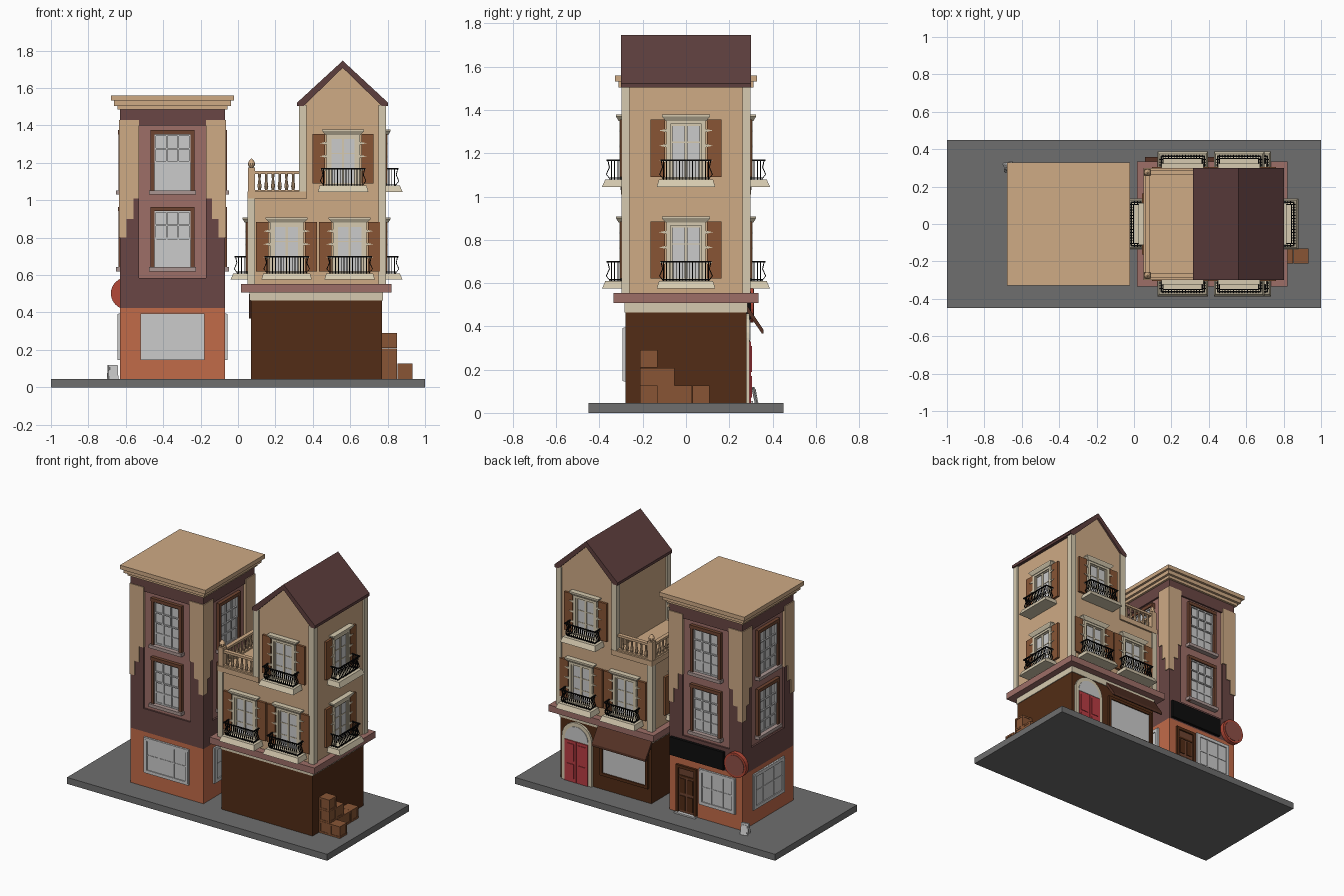
import bpy, bmesh
from math import sin, cos, pi, radians
from mathutils import Matrix, Vector

if "Cube" in bpy.data.objects:
    bpy.data.objects.remove(bpy.data.objects["Cube"])

MATS = {}
TAN, CREAM, DARK, PINK = 'CDA984', 'D5C9AE', '694846', '9C6E67'
ORANGE, BROWN, WOOD, FRAME = 'C06A4A', '53301C', '875638', '6E4634'
BLACK, RED, GREY = '151515', 'B83F45', None


def material(h):
    if h not in MATS:
        m = bpy.data.materials.new('paint_' + h)
        rgb = [(int(h[i:i + 2], 16) / 255) ** 2.2 for i in (0, 2, 4)]
        m.diffuse_color = (*rgb, 1)
        m.use_nodes = True
        m.node_tree.nodes["Principled BSDF"].inputs["Base Color"].default_value = m.diffuse_color
        MATS[h] = m
    return MATS[h]


# ---- shape helpers: each returns (verts, faces) ----
def loft(rings):
    n = len(rings[0])
    faces = [tuple(range(n)), tuple((len(rings) - 1) * n + i for i in range(n))]
    for k in range(len(rings) - 1):
        for i in range(n):
            j = (i + 1) % n
            faces.append((k * n + i, k * n + j, (k + 1) * n + j, (k + 1) * n + i))
    return [v for r in rings for v in r], faces


def rect(x0, x1, y0, y1, z):
    return [(x0, y0, z), (x1, y0, z), (x1, y1, z), (x0, y1, z)]


def box(x0, x1, y0, y1, z0, z1):
    return loft([rect(x0, x1, y0, y1, z0), rect(x0, x1, y0, y1, z1)])


def prism_y(pts, y0, y1):
    return loft([[(x, y, z) for x, z in pts] for y in (y0, y1)])


def prism_x(pts, x0, x1):
    return loft([[(x, y, z) for y, z in pts] for x in (x0, x1)])


def tube(path, r):
    return loft([rect(x - r, x + r, y - r, y + r, z) for x, y, z in path])


def lathe(cx, cy, prof, n=10):
    return loft([[(cx + r * cos(2 * pi * i / n), cy + r * sin(2 * pi * i / n), z)
                  for i in range(n)] for r, z in prof])


def ngon(cx, cz, r, n=24, a0=0, a1=2 * pi, end=False):
    return [(cx + r * cos(a0 + (a1 - a0) * i / n), cz + r * sin(a0 + (a1 - a0) * i / n))
            for i in range(n + end)]


def make(name, colour, shapes, places=(Matrix(),)):
    """One mesh from closed shapes, placed once per matrix."""
    bm = bmesh.new()
    for verts, faces in shapes:
        vs = [bm.verts.new(v) for v in verts]
        for f in faces:
            bm.faces.new([vs[i] for i in f])
    bmesh.ops.recalc_face_normals(bm, faces=bm.faces)
    me = bpy.data.meshes.new(name)
    bm.to_mesh(me)
    bm.free()
    if colour:
        me.materials.append(material(colour))
    for M in places:
        ob = bpy.data.objects.new(name, me)
        ob.matrix_world = M
        bpy.context.collection.objects.link(ob)


def at(x, y, z, deg):
    # local -y is outward from the wall
    return Matrix.Translation((x, y, z)) @ Matrix.Rotation(radians(deg), 4, 'Z')


def bars(w0, w1, z0, z1, y0, y1, nu, nz, t):
    """Border frame plus evenly spaced glazing bars."""
    out = []
    for i in range(nu + 2):
        u = w0 + (w1 - w0) * i / (nu + 1)
        out.append(box(u - t, u + t, y0, y1, z0, z1))
    for i in range(nz + 2):
        z = z0 + (z1 - z0) * i / (nz + 1)
        out.append(box(w0 - t, w1 + t, y0 + .001, y1, z - t, z + t))
    return out


make('pavement', '6E6E6E', [box(-1, 1, -.45, .45, 0, .045)])

# ================= CAFE BUILDING (left) =================
C = -.35
sides = [at(C, 0, 0, a) for a in (0, 90, 180, 270)]
make('cafe_ground_floor', ORANGE, [box(C - .28, C + .28, -.28, .28, .04, .425)])
make('cafe_wall_core', PINK, [box(C - .268, C + .268, -.268, .268, .42, 1.47)])
make('cafe_dark_bands', DARK, [box(C - .28, C + .28, -.28, .28, .425, .585),
                               box(C - .28, C + .28, -.28, .28, 1.4, 1.485)])
make('cafe_corner_pier', DARK, [box(-.28, -.18, -.28, -.18, .585, 1.4)], sides)
# stepped light corner stones
steps = []
for a, b, z in ((-.286, -.245, .8), (-.245, -.21, .9), (-.21, -.178, 1.01)):
    steps += [box(a, b, -.286, -.245, z, 1.43), box(-.286, -.245, a, b, z, 1.43)]
make('cafe_corner_stones', TAN, steps, sides)
make('cafe_cornice', TAN, [box(C - h, C + h, -h, h, z0, z1) for h, z0, z1 in
                           ((.295, 1.485, 1.505), (.312, 1.505, 1.532), (.328, 1.532, 1.56))])
# sash windows on all four sides, two storeys
sash = [M @ Matrix.Translation((0, -.268, z)) for M in sides for z in (.62, 1.03)]
make('sash_frame', FRAME, [box(-.118, -.096, -.022, 0, 0, .345), box(.096, .118, -.022, 0, 0, .345),
                           box(-.118, .118, -.024, 0, .322, .345)], sash)
make('sash_glass', GREY, [box(-.1, .1, -.005, .01, .02, .33)], sash)
make('sash_bars', GREY, bars(-.092, .092, .175, .318, -.015, 0, 2, 1, .004)
     + bars(-.092, .092, .03, .175, -.011, 0, 2, 1, .005), sash)
make('sash_sill', 'A89490', [box(-.125, .125, -.035, 0, 0, .022)], sash)


# ground floor shop windows
def shop_window(name, w, places):
    make(name + '_glass', GREY, [box(-w, w, -.006, .01, .15, .39)], places)
    make(name + '_frame', GREY, bars(-w + .01, w - .01, .158, .382, -.014, 0, 0, 0, .011)
         + bars(-w, w, .15, .39, -.01, 0, 2, 1, .004), places)


shop_window('cafe_window', .168, [M @ Matrix.Translation((0, -.28, 0)) for M in (sides[0], sides[1], sides[3])])
shop_window('cafe_back_window', .135, [at(-.44, .28, 0, 180)])
# cafe door, fascia board and round hanging sign on the back street side
door = [at(-.205, .28, 0, 180)]
make('cafe_door', FRAME, [box(-.06, .06, -.006, .01, .045, .36)], door)
make('cafe_door_frame', BROWN, [box(-.078, -.06, -.016, 0, .045, .38), box(.06, .078, -.016, 0, .045, .38),
                                box(-.078, .078, -.016, 0, .36, .38), box(-.06, .06, -.01, 0, .3, .312)]
     + [box(s * .028 - .02, s * .028 + .02, -.011, 0, z, z + .1) for s in (-1, 1) for z in (.07, .19)], door)
make('cafe_door_step', GREY, [box(-.08, .08, -.03, 0, .045, .055)], door)
make('cafe_fascia_board', BLACK, [box(-.495, -.085, .278, .3, .435, .56)])
make('round_sign_rim', 'B24A3A', [prism_y(ngon(-.595, .502, .085), .282, .312)])
make('round_sign_face', '8E5148', [prism_y(ngon(-.595, .502, .07), .3, .315)])
# pavement A-board
board = [at(-.67, .305, .045, 12)]
make('a_board', GREY, [prism_x([(s * .025, 0), (s * .019, 0), (s * .001, .075), (s * .007, .075)], -.026, .026)
                       for s in (-1, 1)], board)
make('a_board_panel', 'E8E8E8', [prism_x([(s * .0235, .012), (s * .02, .012), (s * .01, .065), (s * .0135, .065)],
                                         -.019, .019) for s in (-1, 1)], board)

# ================= BALCONY HOUSE (right) =================
make('house_ground_floor', BROWN, [box(.07, .77, -.28, .28, .04, .465)])
make('house_cream_band', CREAM, [box(.062, .775, -.285, .285, .465, .51)])
make('house_ledge', PINK, [box(.015, .822, -.335, .335, .508, .553)])
make('house_walls', TAN, [box(.06, .4, -.288, .288, .55, 1.02),
                          prism_y([(.335, .55), (.78, .55), (.78, 1.51), (.56, 1.73), (.335, 1.51)], -.287, .287)])
make('terrace_slab', TAN, [box(.05, .368, -.3, .3, 1.01, 1.046)])
# cream corner posts
posts = []
for s in (-1, 1):
    y0, y1 = sorted((s * .26, s * .298))
    posts += [box(.05, .09, y0, y1, .553, 1.01), box(.752, .792, y0, y1, .553, 1.51),
              box(.325, .365, y0, y1, 1.046, 1.51)]
make('house_corner_posts', CREAM, posts)
make('gable_roof', '5E4140', [prism_y([(.316, 1.503), (.316, 1.522), (.56, 1.746), (.802, 1.522), (.802, 1.503),
                                       (.77, 1.503), (.56, 1.708), (.35, 1.503)], -.3, .3)])
# terrace balustrade: posts with ball tops, rails, turned balusters
rail, P = [], [(.023, 1.12), (.023, 1.0)]
for s in (-1, 1):
    y = s * .275
    rail += [box(.053, .091, y - .019, y + .019, 1.046, 1.175),
             lathe(.072, y, [(.01, 1.175), (.019, 1.188), (.019, 1.2), (.01, 1.215), (.003, 1.222)]),
             box(.09, .335, y - .014, y + .014, 1.14, 1.156), box(.09, .335, y - .012, y + .012, 1.046, 1.056)]
rail += [box(.058, .086, -.26, .26, 1.14, 1.156), box(.06, .084, -.26, .26, 1.046, 1.056)]
spots = [(.115 + .036 * i, s * .275) for i in range(6) for s in (-1, 1)] + [(.072, -.225 + .0375 * i) for i in range(13)]
rail += [lathe(x, y, [(.006, 1.05), (.011, 1.075), (.006, 1.11), (.008, 1.145)], 8) for x, y in spots]
make('terrace_balustrade', TAN, rail)

# French windows with shutters and balconies
UP = .47
win = [at(x, s * .288, z, 0 if s < 0 else 180) for s in (-1, 1)
       for x, z in ((.26, .575), (.597, .575), (.562, .575 + UP))]
win += [at(.78, 0, .575, 90), at(.78, 0, .575 + UP, 90), at(.06, 0, .575, 270)]
make('french_window_surround', CREAM, [box(-.09, -.072, -.02, 0, .03, .31), box(.072, .09, -.02, 0, .03, .31),
                                       box(-.09, .09, -.02, 0, .29, .31),
                                       loft([rect(-.094, .094, -.024, 0, .305), rect(-.112, .112, -.036, 0, .325),
                                             rect(-.112, .112, -.036, 0, .333)])], win)
make('french_window_glass', GREY, [box(-.074, .074, -.006, .01, .03, .295)], win)
make('french_window_bars', CREAM, bars(-.068, .068, .04, .288, -.013, 0, 1, 0, .006)
     + bars(-.068, .068, .04, .288, -.01, 0, 1, 2, .003), win)
make('shutters', WOOD, [box(min(s * .098, s * .163), max(s * .098, s * .163), -.016, 0, .045, .31)
                        for s in (-1, 1)], win)
make('shutter_hinges', CREAM, [prism_y([(s * .088, z - .008), (s * .125, z), (s * .088, z + .008)], -.02, 0)
                               for s in (-1, 1) for z in (.12, .19, .26)], win)
make('balcony_slab', CREAM, [loft([rect(-.135, .135, -.1, 0, 0), rect(-.125, .125, -.085, 0, .034)])], win)
belly = ((.062, .034), (.08, .058), (.066, .09), (.074, .126))
iron = [tube([(-.105 + .015 * i, -d, z) for d, z in belly], .0022) for i in range(15)]
for s in (-1, 1):
    iron += [tube([(s * (d + .042), -y, z) for d, z in belly], .0022) for y in (.012, .027, .042, .057)]
    iron += [box(s * .115 - .004, s * .115 + .004, -.078, 0, .12, .127),
             box(s * .105 - .003, s * .105 + .003, -.065, 0, .038, .043)]
iron += [box(-.119, .119, -.079, -.071, .12, .127), box(-.108, .108, -.066, -.06, .038, .043)]
make('balcony_railing', BLACK, iron, win)

# arched red entrance on the back street side
entry = [at(.635, .28, 0, 180)]


def arch(r, spring, z0):
    return [(r, z0)] + ngon(0, spring, r, 14, 0, pi, True) + [(-r, z0)]


make('entrance_surround', CREAM, [prism_y(arch(.115, .345, .045), -.014, .01)], entry)
make('entrance_fanlight', GREY, [prism_y(arch(.088, .345, .335), -.017, 0)], entry)
make('entrance_doors', RED, [box(-.088, -.002, -.02, 0, .045, .33), box(.002, .088, -.02, 0, .045, .33)]
     + [box(s * .045 - .028, s * .045 + .028, -.024, 0, a, b) for s in (-1, 1) for a, b in ((.07, .17), (.19, .31))],
     entry)
# shop front with sloping awning
front = [at(.275, .28, 0, 180)]
make('shop_window_glass', GREY, [box(-.17, .17, -.005, .01, .16, .38)], front)
make('shop_window_frame', BROWN, bars(-.175, .175, .155, .385, -.014, 0, 0, 0, .01), front)
make('shop_awning', '57362A', [prism_x([(0, .5), (-.078, .385), (-.078, .368), (-.07, .368), (0, .47)], -.2, .215)], front)

# stacked crates by the side wall
crates = [(.811, -.172, 0), (.811, -.172, 1), (.811, -.172, 2), (.811, -.093, 0), (.811, -.093, 1),
          (.811, -.012, 0), (.811, .069, 0), (.892, -.172, 0)]
make('crate', WOOD, [box(-.037, .037, -.037, .037, .002, .08)]
     + [box(-.04, .04, -.04, .04, z, z + .012) for z in (0, .069)]
     + [box(a - .006, a + .006, b - .006, b + .006, 0, .081) for a in (-.034, .034) for b in (-.034, .034)],
     [at(x, y, .045 + .082 * k, 0) for x, y, k in crates])
